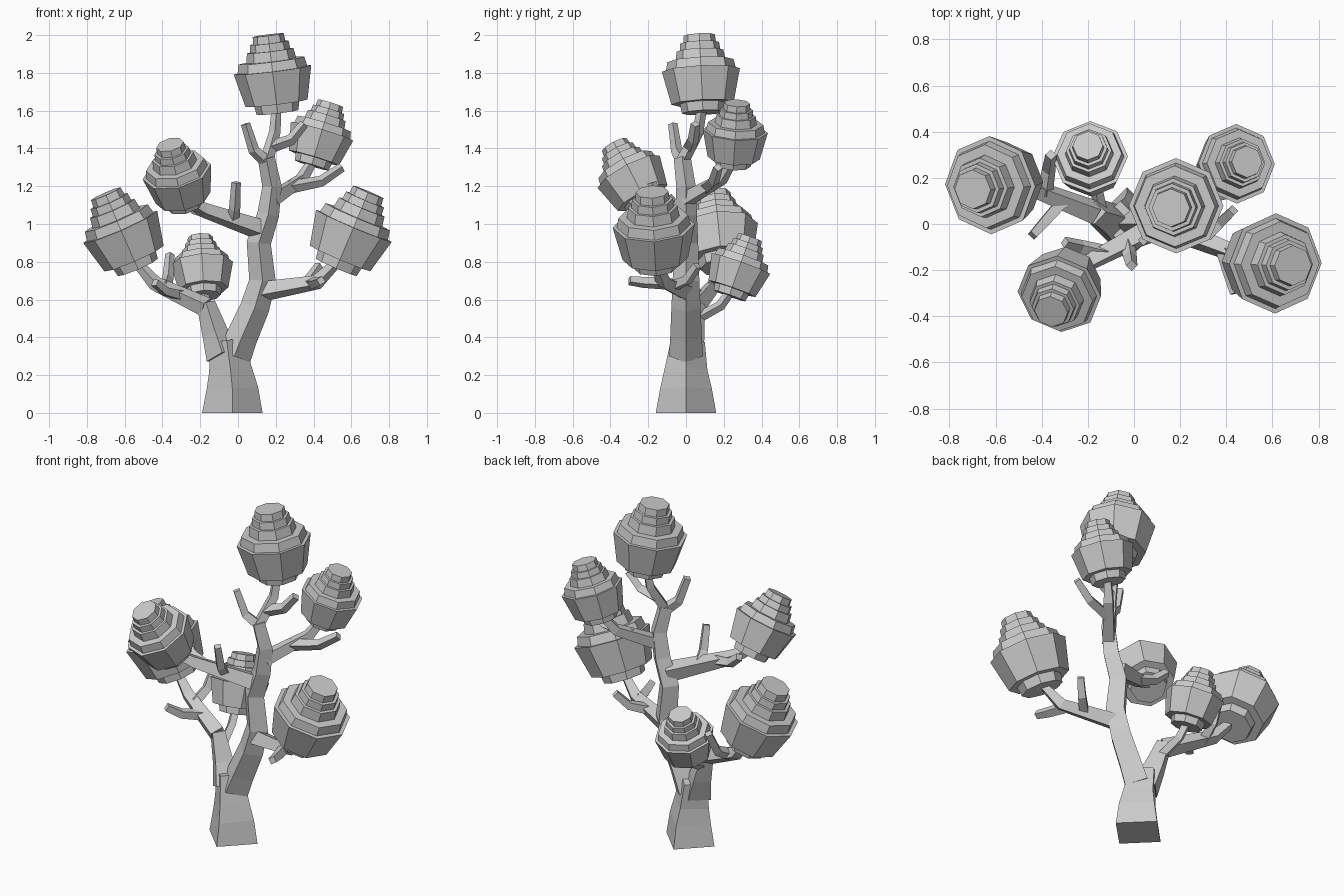
import bpy, bmesh, math
from mathutils import Vector

if "Cube" in bpy.data.objects:
    bpy.data.objects.remove(bpy.data.objects["Cube"], do_unlink=True)

grey = bpy.data.materials.new("plain grey")
grey.use_nodes = True
colour = (.6, .6, .6, 1)
grey.diffuse_color = colour
grey.node_tree.nodes["Principled BSDF"].inputs["Base Color"].default_value = colour

UP = Vector((0, 0, 1))
SIDE = Vector((1, 0, 0))


def loft(name, rings):
    """Skin a list of vertex rings into one closed flat-shaded object."""
    mesh_builder = bmesh.new()
    loops = [[mesh_builder.verts.new(point) for point in ring] for ring in rings]
    for lower, upper in zip(loops, loops[1:]):
        for i in range(len(lower)):
            mesh_builder.faces.new((lower[i - 1], lower[i], upper[i], upper[i - 1]))
    mesh_builder.faces.new(loops[0])
    mesh_builder.faces.new(loops[-1])
    bmesh.ops.recalc_face_normals(mesh_builder, faces=mesh_builder.faces)
    mesh = bpy.data.meshes.new(name)
    mesh_builder.to_mesh(mesh)
    mesh_builder.free()
    mesh.materials.append(grey)
    part = bpy.data.objects.new(name, mesh)
    bpy.context.collection.objects.link(part)


def make_ring(centre, axis, across, radius, sides):
    """Regular polygon of points around an axis."""
    other = axis.cross(across)
    angles = [math.tau * i / sides for i in range(sides)]
    return [centre + radius * (across * math.cos(angle) + other * math.sin(angle))
            for angle in angles]


def limb(name, points, root_radius, tip_radius):
    """Four-sided limb that tapers evenly and carries its section along the path."""
    points = [Vector(point) for point in points]
    steps = [(end - start).normalized() for start, end in zip(points, points[1:])]
    tangents = [(before + after).normalized()
                for before, after in zip(steps[:1] + steps, steps + steps[-1:])]
    axis, across = UP, SIDE
    rings = []
    for i, (point, tangent) in enumerate(zip(points, tangents)):
        across = axis.rotation_difference(tangent) @ across
        axis = tangent
        share = i / len(steps)
        radius = root_radius * (1 - share) + tip_radius * share
        rings.append(make_ring(point, axis, across, radius, sides=4))
    loft(name, rings)


def elbow_between(root, tip, reach, lift):
    """Bend point: a share of the way outwards and a share of the way up."""
    elbow = root.lerp(tip, reach)
    elbow.z = root.z + (tip.z - root.z) * lift
    return elbow


# Foliage bands from the bottom: lower radius, upper radius, upper height (shares)
BANDS = [(.54, .58, .12), (.8, 1, .55), (.9, .85, .67), (.64, .6, .8), (.52, .5, .9), (.42, .4, 1)]


def foliage(name, base, top):
    """Stepped eight-sided clump, as wide as it is long."""
    axis = (top - base).normalized()
    across = UP.rotation_difference(axis) @ SIDE
    width = (top - base).length / 2
    rings = []
    floor = 0
    for lower, upper, ceiling in BANDS:
        for radius, height in ((lower, floor), (upper, ceiling)):
            rings.append(make_ring(base.lerp(top, height), axis, across, radius * width, sides=8))
        floor = ceiling
    loft(name, rings)


# Trunk, tall main stem and left limb
limb("trunk", [(-.03, 0, 0), (-.03, 0, .13), (-.04, 0, .23), (-.06, .01, .38)],
     root_radius=.16, tip_radius=.09)
limb("main_stem", [(-.02, 0, .3), (.02, 0, .4), (.09, 0, .56), (.13, 0, .7),
                   (.11, 0, .9), (.16, 0, 1.05), (.18, 0, 1.2), (.15, -.02, 1.35)],
     root_radius=.09, tip_radius=.045)
limb("left_limb", [(-.08, 0, .3), (-.12, .03, .42), (-.17, .05, .58)],
     root_radius=.09, tip_radius=.05)

# Foliage branches: root, foliage base, foliage top, lift of the bend
BRANCHES = {
    "top": ((.15, -.02, 1.33), (.21, .09, 1.59), (.16, .07, 2), .6),
    "back_right": ((.18, 0, 1.13), (.39, .25, 1.31), (.49, .27, 1.64), .6),
    "right": ((.11, 0, .64), (.52, -.16, .77), (.69, -.18, 1.17), .4),
    "left": ((-.17, .05, .56), (-.53, .19, .77), (-.7, .15, 1.16), .6),
    "front_left": ((.12, 0, .97), (-.28, -.21, 1.1), (-.36, -.38, 1.42), .8),
    "back_left": ((-.14, .04, .49), (-.18, .23, .62), (-.2, .34, .93), .6),
}
arms = {}
for side, (root, base, top, lift) in BRANCHES.items():
    root, base, top = Vector(root), Vector(base), Vector(top)
    elbow = elbow_between(root, base, reach=.75, lift=lift)
    tip = base.lerp(top, .1)
    limb(side + "_branch", [root, elbow, tip], (base - root).length / 8, tip_radius=.025)
    foliage(side + "_foliage", base, top)
    arms[side] = (root, elbow)

# Bare twigs: parent branch, share along it, twig tip
TWIGS = [
    ("top", 0, (.04, -.07, 1.53)),
    ("top", .5, (.35, .05, 1.53)),
    ("back_right", .6, (.55, .17, 1.3)),
    ("right", .6, (.43, .06, .78)),
    ("right", .9, (.44, -.3, .7)),
    ("left", .5, (-.44, -.05, .69)),
    ("left", .8, (-.36, .3, .84)),
    ("front_left", .5, (-.01, -.18, 1.22)),
    ("front_left", .8, (-.3, -.08, 1.14)),
]
for side, along, tip in TWIGS:
    root, elbow = arms[side]
    start, tip = root.lerp(elbow, along), Vector(tip)
    bend = elbow_between(start, tip, reach=.6, lift=.3)
    limb(side + "_twig", [start, bend, tip], root_radius=.035, tip_radius=.025)
